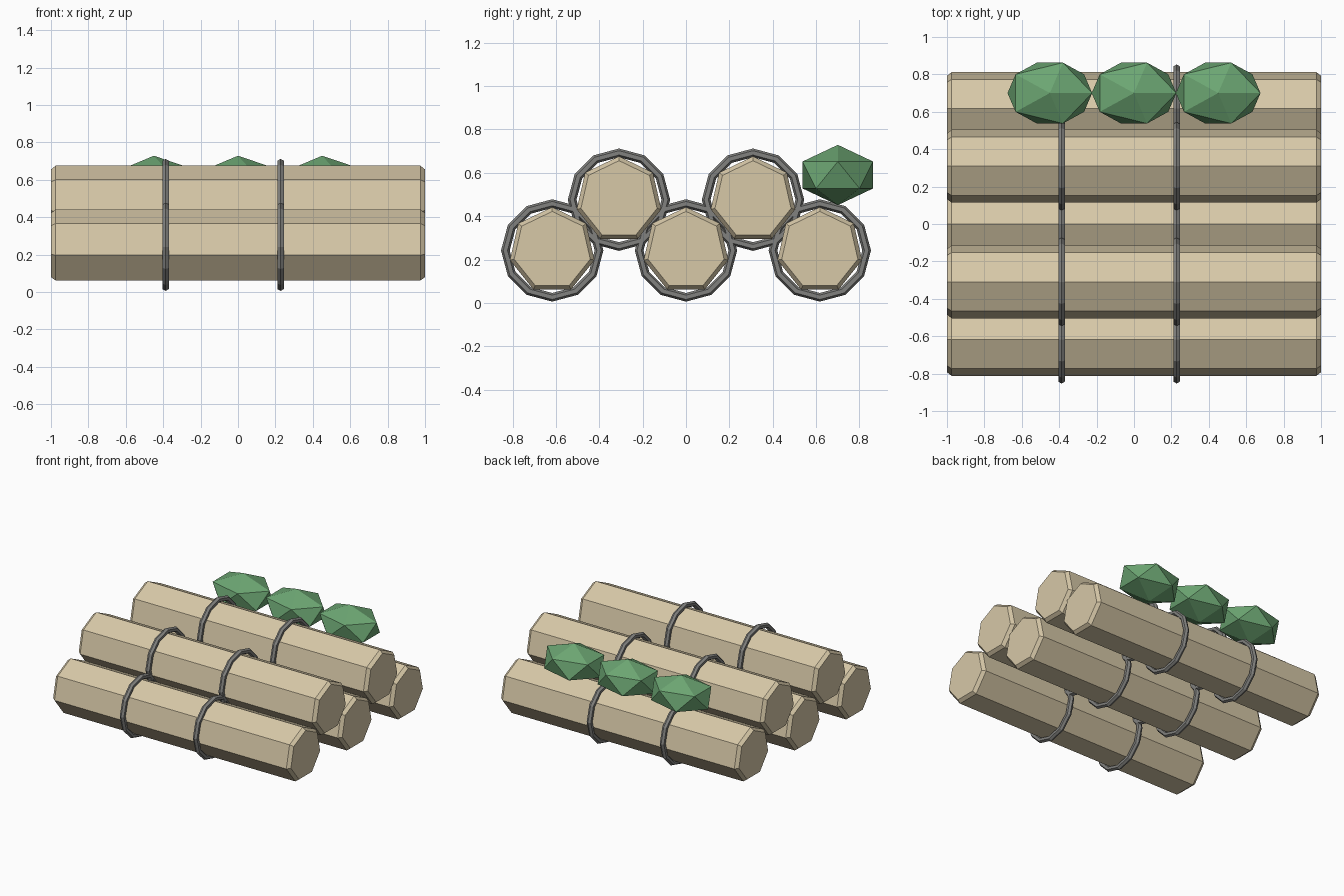
import bpy, bmesh
from math import pi, sin, cos
from mathutils import Matrix

if "Cube" in bpy.data.objects:
    bpy.data.objects.remove(bpy.data.objects["Cube"])


def material(name, rgb):
    m = bpy.data.materials.new(name)
    m.diffuse_color = (*rgb, 1)
    m.use_nodes = True
    m.node_tree.nodes["Principled BSDF"].inputs["Base Color"].default_value = m.diffuse_color
    return m


WOOD = material("pale_wood", (0.68, 0.58, 0.39))
IRON = material("dark_band", (0.22, 0.22, 0.21))
LEAF = material("green_leaf", (0.15, 0.38, 0.17))


def finish(bm, name, mat):
    bmesh.ops.recalc_face_normals(bm, faces=bm.faces)
    mesh = bpy.data.meshes.new(name)
    bm.to_mesh(mesh)
    bm.free()
    mesh.materials.append(mat)
    ob = bpy.data.objects.new(name, mesh)
    bpy.context.collection.objects.link(ob)
    return ob


def circle(bm, n, r, x, y, z):
    # polygon around the x axis with one corner straight up
    return [bm.verts.new((x, y + r * sin(2 * pi * i / n), z + r * cos(2 * pi * i / n)))
            for i in range(n)]


def bridge(bm, a, b):
    n = len(a)
    for i in range(n):
        j = (i + 1) % n
        bm.faces.new((a[i], a[j], b[j], b[i]))


def log(name, y, z):
    # seven-sided log with chamfered ends
    bm = bmesh.new()
    loops = [circle(bm, 7, r, x, y, z)
             for x, r in ((-1, 0.18), (-0.975, 0.2), (0.975, 0.2), (1, 0.18))]
    for a, b in zip(loops, loops[1:]):
        bridge(bm, a, b)
    bm.faces.new(loops[0])
    bm.faces.new(loops[-1])
    finish(bm, name, WOOD)


def band(name, x, y, z, major=0.216, minor=0.02, n=12, sides=6):
    # faceted hoop around a log
    bm = bmesh.new()
    loops = [circle(bm, n, major + minor * cos(2 * pi * k / sides),
                    x + minor * sin(2 * pi * k / sides), y, z) for k in range(sides)]
    for k in range(sides):
        bridge(bm, loops[k], loops[(k + 1) % sides])
    finish(bm, name, IRON)


# three lower logs and two upper logs, each with two bands
PILE = [(-0.617, 0.242), (0, 0.242), (0.617, 0.242), (-0.309, 0.476), (0.309, 0.476)]
for i, (y, z) in enumerate(PILE):
    log(f"log_{i + 1}", y, z)
    for side, x in (("left", -0.387), ("right", 0.228)):
        band(f"band_{side}_{i + 1}", x, y, z)

# row of stretched leaf clumps along the back
for i, x in enumerate((-0.45, 0, 0.45)):
    bm = bmesh.new()
    bmesh.ops.create_icosphere(bm, subdivisions=1, radius=1)
    bm.transform(Matrix.Translation((x, 0.7, 0.59)) @ Matrix.Diagonal((0.253, 0.191, 0.139, 1)))
    finish(bm, f"leaf_clump_{i + 1}", LEAF)
